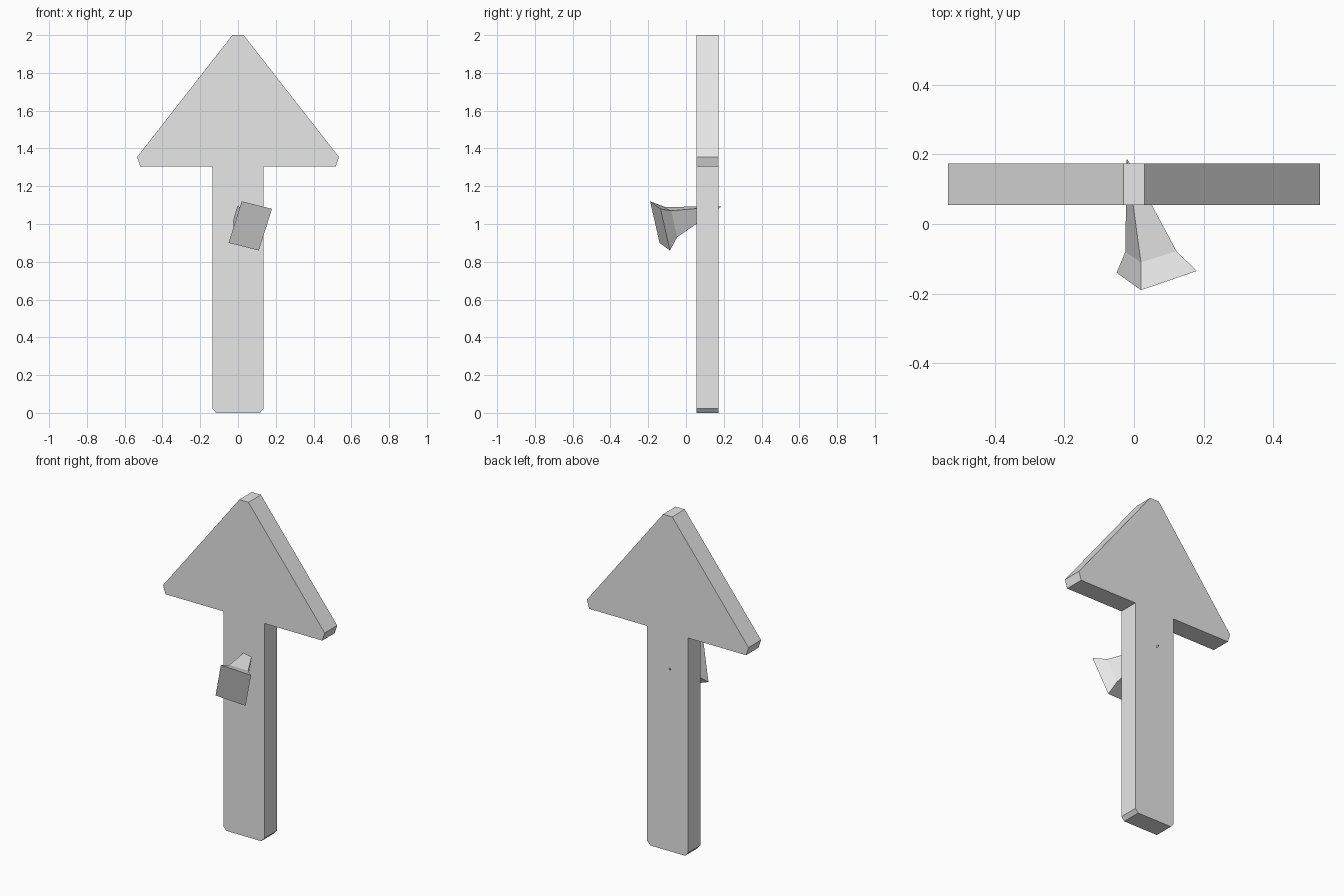
import bpy
import bmesh

cube = bpy.data.objects.get("Cube")
if cube:
    bpy.data.objects.remove(cube, do_unlink=True)

# Single plain grey material
grey = bpy.data.materials.new("light grey")
grey.use_nodes = True
colour = (0.8, 0.8, 0.8, 1)
grey.diffuse_color = colour
grey.node_tree.nodes["Principled BSDF"].inputs["Base Color"].default_value = colour


def loft(name, rings):
    """Join rings of equal point count and cap both ends."""
    bm = bmesh.new()
    loops = [[bm.verts.new(p) for p in ring] for ring in rings]
    for a, b in zip(loops, loops[1:]):
        for i in range(len(a)):
            j = (i + 1) % len(a)
            bm.faces.new((a[i], a[j], b[j], b[i]))
    bm.faces.new(loops[0][::-1])
    bm.faces.new(loops[-1])
    bmesh.ops.recalc_face_normals(bm, faces=bm.faces)
    mesh = bpy.data.meshes.new(name)
    bm.to_mesh(mesh)
    bm.free()
    mesh.materials.append(grey)
    obj = bpy.data.objects.new(name, mesh)
    bpy.context.collection.objects.link(obj)
    return obj


# Arrow board: half outline mirrored, then given thickness
half = [(0.03, 2.0), (0.534, 1.355), (0.518, 1.305),
        (0.135, 1.305), (0.135, 0.022), (0.115, 0.0)]
outline = half + [(-x, z) for x, z in reversed(half)]
loft("arrow_board", [[(x, y, z) for x, z in outline] for y in (0.055, 0.173)])

# Flared spike through the shaft: square head, neck, fine tip at the back
head = [(0.02, -0.19, 1.12), (0.18, -0.135, 1.08),
        (0.11, -0.085, 0.86), (-0.05, -0.14, 0.90)]
neck = [(0.02, -0.11, 1.09), (0.122, -0.078, 1.07),
        (0.08, -0.047, 0.93), (-0.025, -0.08, 0.95)]
apex = (-0.021, 0.19, 1.094)
tip = [tuple(a + (n - a) * 0.02 for a, n in zip(apex, p)) for p in neck]
loft("spike", [head, neck, tip])
